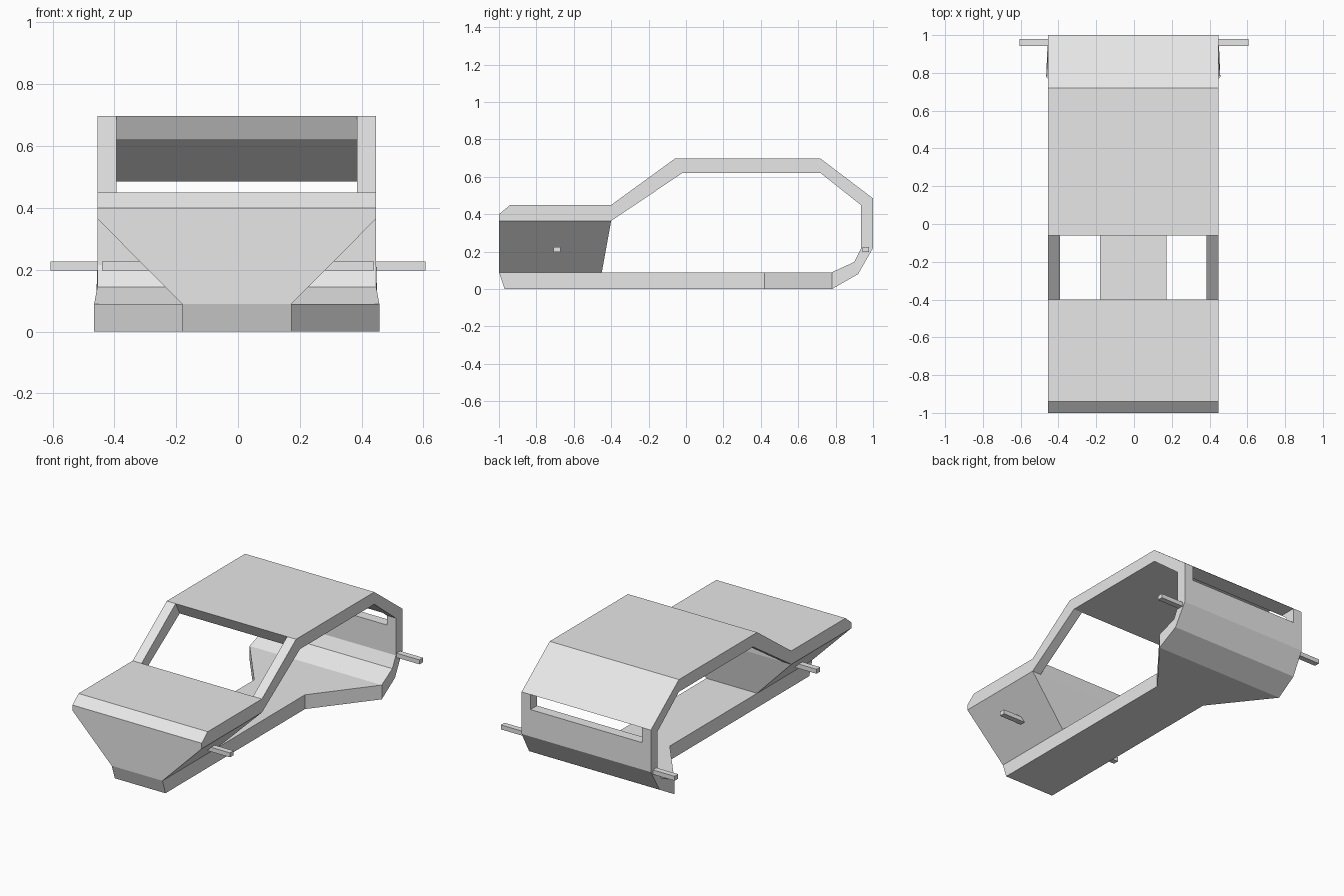
import bpy, bmesh

cube = bpy.data.objects.get("Cube")
if cube:
    bpy.data.objects.remove(cube, do_unlink=True)

grey = bpy.data.materials.new("light_grey")
grey.use_nodes = True
grey.diffuse_color = (0.8, 0.8, 0.8, 1)
grey.node_tree.nodes["Principled BSDF"].inputs["Base Color"].default_value = grey.diffuse_color

SHIFT = -0.004   # body sits slightly off the axle centre
BODY = 0.451     # half width of the body
FLOOR = 0.177    # half width of the narrow floor
POST = 0.389     # inner side of the window posts


def add_prism(bm, left, right):
    """Close two matching outlines into a solid."""
    a = [bm.verts.new(p) for p in left]
    b = [bm.verts.new(p) for p in right]
    bm.faces.new(a)
    bm.faces.new(b[::-1])
    for i in range(len(a)):
        j = (i + 1) % len(a)
        bm.faces.new((a[i], b[i], b[j], a[j]))


def part(name, outline, inner=None, shift=SHIFT):
    """Side outline of (y, z, half width); with inner, a mirrored pair."""
    pts = [p if len(p) == 3 else (*p, BODY) for p in outline]
    bm = bmesh.new()
    if inner is None:
        add_prism(bm, [(-w + shift, y, z) for y, z, w in pts],
                  [(w + shift, y, z) for y, z, w in pts])
    else:
        for s in (-1, 1):
            add_prism(bm, [(s * inner + shift, y, z) for y, z, w in pts],
                      [(s * w + shift, y, z) for y, z, w in pts])
    bmesh.ops.recalc_face_normals(bm, faces=bm.faces)
    mesh = bpy.data.meshes.new(name)
    bm.to_mesh(mesh)
    bm.free()
    mesh.materials.append(grey)
    obj = bpy.data.objects.new(name, mesh)
    bpy.context.collection.objects.link(obj)


# Front: hood slab over a nose that narrows down to the floor
part("hood", [(-1, .365), (-1, .4), (-.94, .45), (-.4, .45), (-.4, .365)])
part("nose", [(-1, .09, FLOOR), (-1, .365, BODY), (-.4, .365, BODY), (-.45, .09, FLOOR)])

# Floor: narrow beam that flares towards the rear
part("floor", [(-1, .09, FLOOR), (-.97, 0, FLOOR), (.42, 0, FLOOR), (.42, .09, FLOOR)])
part("floor_flare", [(.42, .09, FLOOR), (.42, 0, FLOOR), (.78, 0, .461), (.78, .09, .461)])

# Rear: folded panels rising from the floor
part("rear_underside", [(.78, .09, .461), (.78, 0, .461), (.92, .08, .455), (.9, .145, BODY)])
part("rear_bumper", [(.9, .145), (.92, .08, .455), (1, .22), (.935, .215)])
part("rear_panel", [(.935, .215), (1, .22), (1, .39), (.935, .39)])
part("rear_window_posts", [(.935, .39), (1, .39), (1, .485), (.89, .485), (.935, .45)], POST)

# Roof with sloping back, and windscreen pillars
part("roof", [(-.06, .697), (.72, .697), (1, .485), (.89, .485), (.72, .62), (-.02, .62)])
part("windscreen_pillars", [(-.4, .45), (-.06, .697), (-.02, .62), (-.4, .365)], POST)


# Axle pegs
def pegs(name, y, inner, outer):
    h, low, high = 0.018, 0.198, 0.226
    part(name, [(y - h, low, outer), (y + h, low, outer),
                (y + h, high, outer), (y - h, high, outer)], inner, 0)


pegs("front_axle_pegs", -.69, .25, .44)
pegs("rear_axle_pegs", .961, .43, .606)
